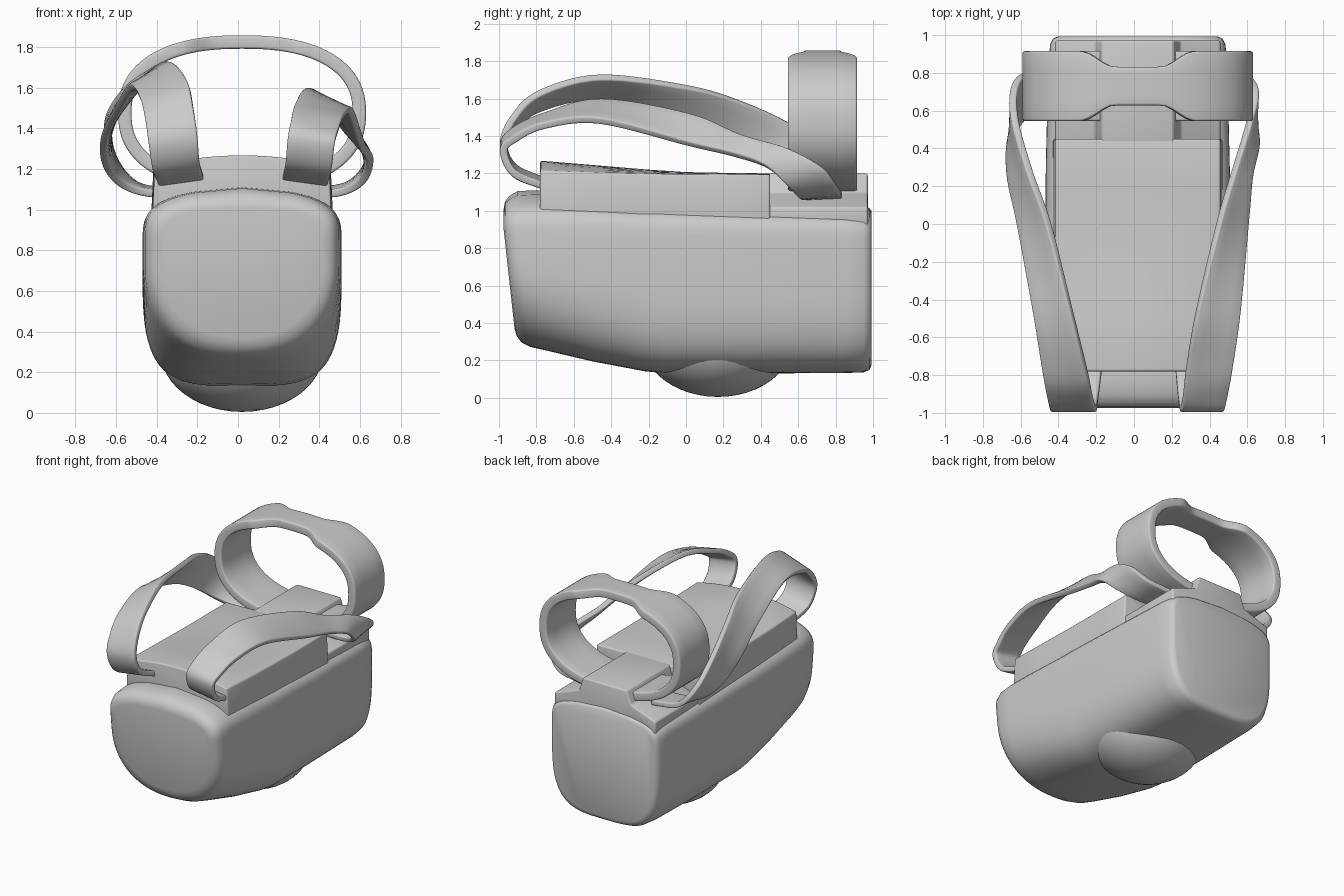
import bpy, bmesh
from math import sin, cos, pi
from mathutils import Vector

if "Cube" in bpy.data.objects:
    bpy.data.objects.remove(bpy.data.objects["Cube"])

CX = 0.02  # middle of the body in x


def spow(v, p):
    return (abs(v) ** p) * (1 if v >= 0 else -1)


def finish(name, bm, mods=(), angle=0.7):
    bmesh.ops.recalc_face_normals(bm, faces=bm.faces)
    me = bpy.data.meshes.new(name)
    bm.to_mesh(me)
    bm.free()
    ob = bpy.data.objects.new(name, me)
    bpy.context.collection.objects.link(ob)
    for kind, props in mods:
        m = ob.modifiers.new(kind.lower(), kind)
        for k, v in props.items():
            setattr(m, k, v)
    bpy.ops.object.select_all(action='DESELECT')
    ob.select_set(True)
    bpy.context.view_layer.objects.active = ob
    bpy.ops.object.convert(target='MESH')
    bpy.ops.object.shade_smooth_by_angle(angle=angle)
    return ob


def bridge(rows, closed_row=True, caps=True, closed_path=False):
    bm = bmesh.new()
    vs = [[bm.verts.new(p) for p in r] for r in rows]
    n = len(rows[0])
    pairs = list(zip(vs, vs[1:])) + ([(vs[-1], vs[0])] if closed_path else [])
    for a, b in pairs:
        for i in range(n if closed_row else n - 1):
            j = (i + 1) % n
            bm.faces.new((a[i], a[j], b[j], b[i]))
    if caps:
        bm.faces.new(vs[0])
        bm.faces.new(vs[-1])
    return bm


def catmull(pts, steps):
    pts = [Vector(p) for p in pts]
    p = [2 * pts[0] - pts[1]] + pts + [2 * pts[-1] - pts[-2]]
    out = []
    for i in range(1, len(p) - 2):
        a, b, c, d = p[i - 1:i + 3]
        for s in range(steps):
            t = s / steps
            out.append(0.5 * (2 * b + (c - a) * t + (2 * a - 5 * b + 4 * c - d) * t * t
                              + (3 * b - a - 3 * c + d) * t ** 3))
    return out + [pts[-1]]


def bevel(w):
    return ('BEVEL', dict(width=w, segments=3, limit_method='ANGLE', angle_limit=0.7))


# Main body: sections (y, half width, bottom, top, arch, roundness of the belly)
stations = [(-.975, .40, .37, .96, .05, 2.2), (-.968, .435, .33, .99, .06, 2.2),
            (-.945, .462, .295, 1.005, .075, 2.3), (-.90, .478, .272, 1.015, .09, 2.4),
            (-.80, .485, .253, 1.02, .09, 2.6), (-.5, .49, .195, 1.01, .07, 3.1),
            (-.22, .49, .142, 1.0, .05, 3.6), (-.12, .49, .132, 1.0, .05, 3.7),
            (.3, .487, .13, .985, .05, 3.8), (.85, .474, .133, .97, .06, 3.8),
            (.95, .464, .136, .965, .06, 3.7), (.98, .45, .15, .955, .06, 3.6),
            (.992, .425, .175, .94, .06, 3.5)]
rows = []
for y, w, bot, top, arch, n in stations:
    row = []
    for i in range(72):
        a = 2 * pi * i / 72
        up = sin(a) >= 0
        e = 2 / (7 if up else n)
        x, s = w * spow(cos(a), e), spow(sin(a), e)
        z = .74 + s * ((top - .74) if up else (.74 - bot))
        if up:
            z += arch * s * (1 - (x / w) ** 2)
        lean = .11 * max(0, .9 - z) * max(0, min(1, (-.5 - y) / .4))
        row.append((CX + x, y + lean, z))
    rows.append(row)
finish("body", bridge(rows), angle=0.8)

# Round bulge under the belly
bm = bmesh.new()
bmesh.ops.create_uvsphere(bm, u_segments=48, v_segments=24, radius=1)
for v in bm.verts:
    v.co = (CX + v.co.x * .4, .17 + v.co.y * .4, .30 + v.co.z * .295)
finish("belly_bulge", bm)


# Raised top block, arched at the front and flat at the back
def deck_row(y, edge, crown, half):
    arc = [(CX + half * t, y, edge + (crown - edge) * (1 - t * t))
           for t in [1 - k / 8 for k in range(17)]]
    return [(CX + half + .012, y, .93)] + arc + [(CX - half - .012, y, .93)]


deck = [deck_row(*r) for r in [(-.78, 1.215, 1.268, .43), (-.5, 1.205, 1.245, .434),
                               (-.2, 1.198, 1.22, .436), (0, 1.195, 1.207, .437),
                               (.2, 1.195, 1.203, .437), (.45, 1.195, 1.2, .437)]]
finish("top_block", bridge(deck), [bevel(.012)])

# Rear tongue with sloping wings
profile = [(.437, .92), (.437, 1.02), (.225, 1.095), (.19, 1.2)]
profile += [(-x, z) for x, z in reversed(profile)]
tongue = [[(CX + x, y, z) for x, z in profile] for y in (.43, .972)]
finish("rear_tongue", bridge(tongue), [bevel(.012)])

# Rear hoop, narrowed across the top
hoop = []
for i in range(96):
    a = 2 * pi * i / 96
    x, z = .577 * spow(cos(a), .84), 1.475 + .35 * spow(sin(a), .84)
    half = .185
    if sin(a) > 0:
        t = max(0, min(1, (abs(x) - .12) / .18))
        half = .102 + .083 * t * t * (3 - 2 * t)
    hoop.append([(CX + x, .73 + half * k, z) for k in (-1, -.5, 0, .5, 1)])
finish("rear_hoop", bridge(hoop, False, False, True),
       [('SOLIDIFY', dict(thickness=.066, offset=0)), bevel(.012)])

# Twisting straps: inner edge and outer edge of each ribbon, front to back
left_inner = [(-.17, -.76, 1.16), (-.19, -.92, 1.235), (-.20, -.975, 1.36), (-.22, -.92, 1.50),
              (-.25, -.78, 1.63), (-.33, -.46, 1.715), (-.45, 0, 1.665), (-.555, .29, 1.585),
              (-.635, .58, 1.45), (-.62, .76, 1.27), (-.5, .82, 1.12), (-.28, .835, 1.085)]
left_outer = [(-.39, -.76, 1.13), (-.42, -.92, 1.20), (-.44, -.975, 1.33), (-.455, -.92, 1.44),
              (-.48, -.78, 1.545), (-.53, -.46, 1.60), (-.61, 0, 1.46), (-.66, .26, 1.34),
              (-.65, .45, 1.22), (-.58, .56, 1.13), (-.46, .61, 1.085), (-.28, .62, 1.075)]
right_inner = [(.22, -.76, 1.16), (.235, -.92, 1.235), (.245, -.975, 1.35), (.26, -.92, 1.43),
               (.28, -.75, 1.51), (.335, -.45, 1.585), (.45, .02, 1.51), (.53, .29, 1.40),
               (.61, .55, 1.325), (.64, .73, 1.23), (.54, .81, 1.12), (.32, .835, 1.085)]
right_outer = [(.44, -.76, 1.13), (.46, -.92, 1.20), (.475, -.975, 1.32), (.49, -.92, 1.38),
               (.52, -.76, 1.455), (.56, -.46, 1.48), (.60, .02, 1.355), (.62, .25, 1.30),
               (.65, .42, 1.24), (.61, .54, 1.14), (.5, .6, 1.085), (.32, .62, 1.075)]
for name, ins, outs in (("left_strap", left_inner, left_outer),
                        ("right_strap", right_inner, right_outer)):
    edge_a, edge_b = catmull(ins, 7), catmull(outs, 7)
    strap = [[a.lerp(b, k / 4) for k in range(5)] for a, b in zip(edge_a, edge_b)]
    finish(name, bridge(strap, False, False),
           [('SOLIDIFY', dict(thickness=.04, offset=0)), bevel(.01)])
